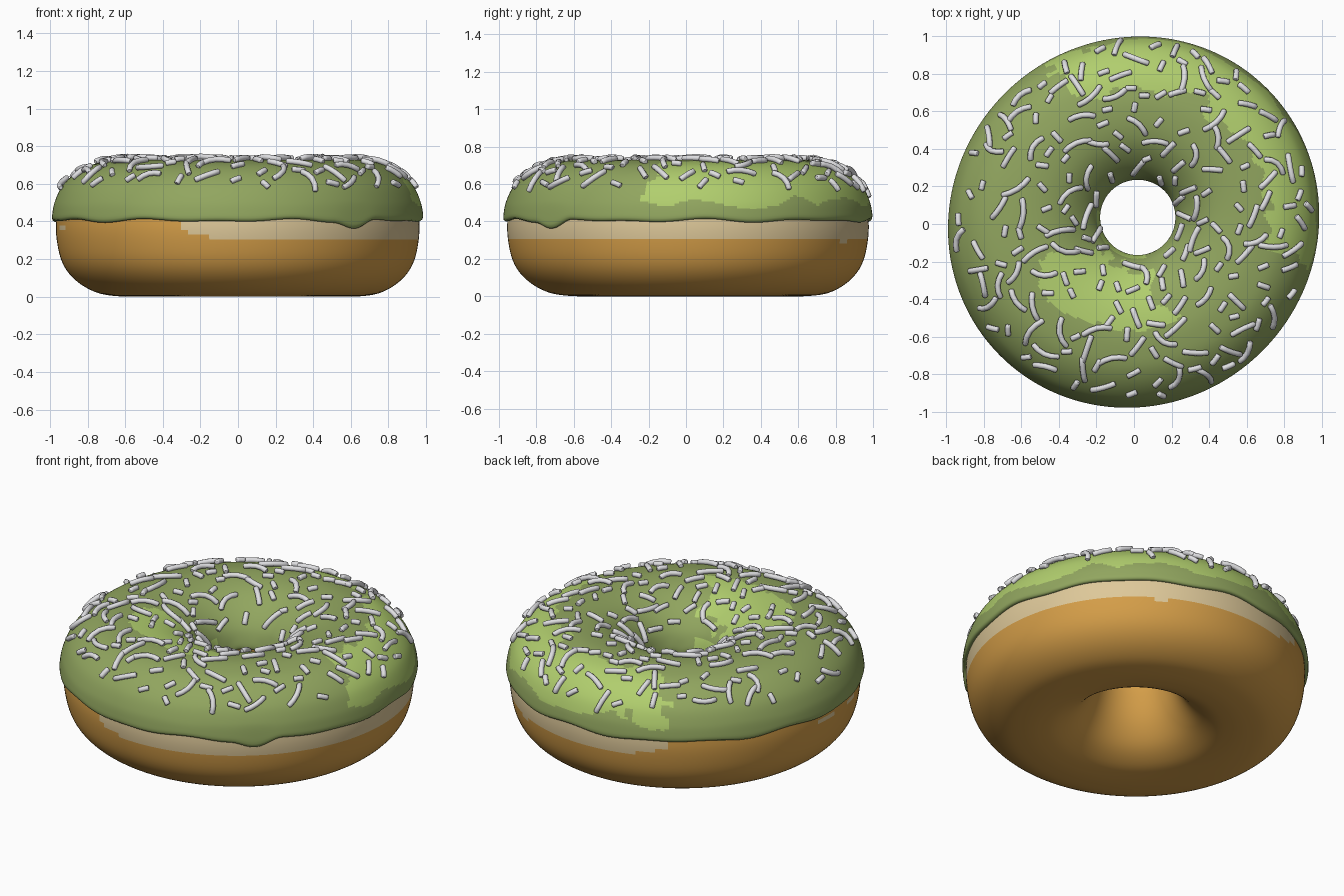
import bpy, bmesh, math, random
from mathutils import Vector, noise

if "Cube" in bpy.data.objects:
    bpy.data.objects.remove(bpy.data.objects["Cube"])

random.seed(7)
TAU = math.tau


def material(name, rgb):
    m = bpy.data.materials.new(name)
    m.diffuse_color = (*rgb, 1)
    m.use_nodes = True
    m.node_tree.nodes["Principled BSDF"].inputs["Base Color"].default_value = m.diffuse_color
    return m


DOUGH = material("golden dough", (0.66, 0.34, 0.065))
CREAM = material("pale dough", (0.73, 0.58, 0.32))
GREEN = material("green icing", (0.285, 0.38, 0.115))
LIGHT = material("light green icing", (0.44, 0.62, 0.155))
WHITE = material("white sprinkle", (0.74, 0.74, 0.76))


def smooth_curve(pts, closed, n):
    """Catmull-Rom through the points, resampled evenly by arc length."""
    p = [Vector(q) for q in pts]
    m = len(p)
    get = (lambda i: p[i % m]) if closed else (lambda i: p[max(0, min(m - 1, i))])
    dense = []
    for i in range(m if closed else m - 1):
        a, b, c, d = (get(i + k) for k in (-1, 0, 1, 2))
        for k in range(16):
            t = k / 16
            dense.append(0.5 * (2 * b + (c - a) * t + (2 * a - 5 * b + 4 * c - d) * t * t
                                + (3 * b - a - 3 * c + d) * t ** 3))
    dense.append(get(0) if closed else p[-1])
    acc = [0.0]
    for a, b in zip(dense, dense[1:]):
        acc.append(acc[-1] + (b - a).length)
    out, j = [], 0
    for k in range(n + 1):
        s = acc[-1] * k / n
        while j < len(dense) - 2 and acc[j + 1] < s:
            j += 1
        f = (s - acc[j]) / max(acc[j + 1] - acc[j], 1e-9)
        out.append(dense[j].lerp(dense[j + 1], f))
    return out, acc[-1]


def place(theta, r, z):
    """Sweep a profile point round the slightly oval, off-centre ring."""
    w = max(0.0, min(1.0, (r - 0.2) / 0.78))
    rr = r * (1 + 0.018 * w * math.cos(2 * theta - math.pi / 2))
    return Vector((0.02 - 0.022 * w + rr * math.cos(theta),
                   0.035 - 0.025 * w + rr * math.sin(theta), z))


def angle_gap(theta, degrees):
    return abs((math.degrees(theta) - degrees + 180) % 360 - 180)


def ring_mesh(name, rows, point, closed, mats, rule, n):
    bm = bmesh.new()
    grid = [[bm.verts.new(point(TAU * i / n, q)) for q in rows] for i in range(n)]
    m = len(rows)
    for i in range(n):
        a, b = grid[i], grid[(i + 1) % n]
        for j in range(m if closed else m - 1):
            k = (j + 1) % m
            f = bm.faces.new((a[j], b[j], b[k], a[k]))
            f.smooth = True
            f.material_index = rule(f.calc_center_median())
    bmesh.ops.recalc_face_normals(bm, faces=bm.faces)
    return finish(name, bm, mats)


def finish(name, bm, mats):
    me = bpy.data.meshes.new(name)
    bm.to_mesh(me)
    bm.free()
    for m in mats:
        me.materials.append(m)
    ob = bpy.data.objects.new(name, me)
    bpy.context.collection.objects.link(ob)
    return ob


# Dough ring with a pale band under the icing
dough_pts = [(0.205, 0.42), (0.22, 0.30), (0.265, 0.18), (0.34, 0.08), (0.44, 0.02),
             (0.54, 0.002), (0.64, 0.002), (0.75, 0.02), (0.85, 0.075), (0.92, 0.155),
             (0.955, 0.26), (0.965, 0.40), (0.93, 0.55), (0.78, 0.66), (0.59, 0.69),
             (0.40, 0.64), (0.26, 0.54)]
dough_rows, _ = smooth_curve(dough_pts, True, 96)
dough_rows.pop()


def dough_rule(c):
    if math.hypot(c.x, c.y) < 0.6:
        return 0
    a = math.atan2(c.y, c.x)
    wob = 0.02 * noise.noise(c * 3)
    if angle_gap(a, 5) < 113:
        taper = max(0, angle_gap(a, 5) - 100) * 0.003
        return int(c.z > 0.305 + wob + taper)
    return int(angle_gap(a, 187) < 13 and 0.345 < c.z < 0.37 + wob)


ring_mesh("dough", dough_rows, lambda t, q: place(t, max(q.x, 0.2), max(q.y, 0)), True,
          [DOUGH, CREAM], dough_rule, 160)

# Icing cap with a wavy edge and one drip
icing_pts = [(0.225, 0.425), (0.203, 0.42), (0.203, 0.46), (0.23, 0.54), (0.29, 0.615),
             (0.38, 0.68), (0.48, 0.715), (0.60, 0.728), (0.70, 0.72), (0.79, 0.698),
             (0.87, 0.652), (0.935, 0.585), (0.972, 0.505), (0.985, 0.44), (0.985, 0.415),
             (0.976, 0.404), (0.95, 0.41)]
icing_rows, icing_len = smooth_curve(icing_pts, False, 96)


def icing_point(t, q):
    z = q.y
    if z < 0.5:
        fade = min(1, (0.5 - z) / 0.09)
        wave = 0.006 * math.sin(9 * t + 1) + 0.005 * math.sin(14 * t)
        g = angle_gap(t, -49)
        drip = 0.042 * (0.5 + 0.5 * math.cos(math.pi * g / 9)) if g < 9 and q.x > 0.5 else 0
        z += fade * (wave - drip)
    return place(t, q.x, z)


def icing_rule(c):
    r, a = math.hypot(c.x, c.y), math.atan2(c.y, c.x)
    n = noise.noise(c * 4) * 0.16 + noise.noise(c * 14) * 0.05
    # broad patch on the back right shoulder
    if angle_gap(a, 48) + 150 * n < 64 and r > 0.70 + n:
        return int(c.z > 0.50 + 0.4 * n)
    # patch between the hole and the front
    if angle_gap(a, 250) + 120 * n < 48 and abs(r - 0.42) < 0.14 + n:
        return 1
    # lower lip inside the hole
    return int(r < 0.3 and c.z < 0.52 and angle_gap(a, 225) < 65)


ring_mesh("icing", icing_rows, icing_point, False, [GREEN, LIGHT], icing_rule, 256)


# Sprinkles lying on the icing: short, long and curved
def on_icing(t, s):
    k = max(0, min(0.9999, s / icing_len)) * 96
    i = int(k)
    return icing_point(t, icing_rows[i].lerp(icing_rows[i + 1], k - i))


def surface(t, s):
    p = on_icing(t, s)
    n = (on_icing(t + 0.01, s) - on_icing(t - 0.01, s)).cross(
        on_icing(t, s - 0.01) - on_icing(t, s + 0.01))
    n = -n.normalized()
    ring = Vector((p.x, p.y, 0)).normalized()
    out = ring * (math.hypot(p.x, p.y) - 0.59) + Vector((0, 0, p.z - 0.4))
    return p, (n if n.dot(out) > 0 else -n)


def add_sprinkle(bm, t0, s0, length, bend, arch, turn, radius=0.0155):
    r = math.hypot(*on_icing(t0, s0).xy)
    stops = [(-0.5, 0.65), (-0.46, 1), (-0.25, 1), (0, 1), (0.25, 1), (0.46, 1), (0.5, 0.65)]
    path = []
    for u, k in stops:
        along, side = u * length, bend * (u * u * 4 - 0.4)
        a = along * math.cos(turn) - side * math.sin(turn)
        b = along * math.sin(turn) + side * math.cos(turn)
        p, n = surface(t0 + a / r, s0 + b)
        path.append((p + n * (0.009 + arch * (1 - 4 * u * u)), n, k))
    rings = []
    for i, (p, n, k) in enumerate(path):
        d = (path[min(i + 1, 6)][0] - path[max(i - 1, 0)][0]).normalized()
        x = d.cross(n).normalized()
        y = x.cross(d)
        rings.append([bm.verts.new(p + (x * math.cos(TAU * j / 8) + y * math.sin(TAU * j / 8))
                                   * radius * k) for j in range(8)])
    for a, b in zip(rings, rings[1:]):
        for j in range(8):
            bm.faces.new((a[j], a[(j + 1) % 8], b[(j + 1) % 8], b[j])).smooth = True
    bm.faces.new(rings[0][::-1])
    bm.faces.new(rings[-1])


bm = bmesh.new()
spots = []
for _ in range(6000):
    if len(spots) >= 215:
        break
    t, s = random.uniform(0, TAU), random.uniform(0.1, 0.9) * icing_len
    p = on_icing(t, s)
    r = math.hypot(p.x, p.y)
    if random.random() > r or (r > 0.6 and p.z < 0.585) or p.z < 0.55:
        continue
    if any((p - q).length < 0.078 for q in spots):
        continue
    spots.append(p)
    kind, turn = random.random(), random.uniform(0, math.pi)
    if kind < 0.42:
        add_sprinkle(bm, t, s, random.uniform(0.05, 0.075), 0, 0.002, turn)
    elif kind < 0.72:
        add_sprinkle(bm, t, s, random.uniform(0.09, 0.15), 0, 0.003, turn)
    else:
        add_sprinkle(bm, t, s, random.uniform(0.12, 0.17),
                     random.choice((-1, 1)) * random.uniform(0.01, 0.025), 0.008, turn)
bmesh.ops.recalc_face_normals(bm, faces=bm.faces)
finish("sprinkles", bm, [WHITE])
